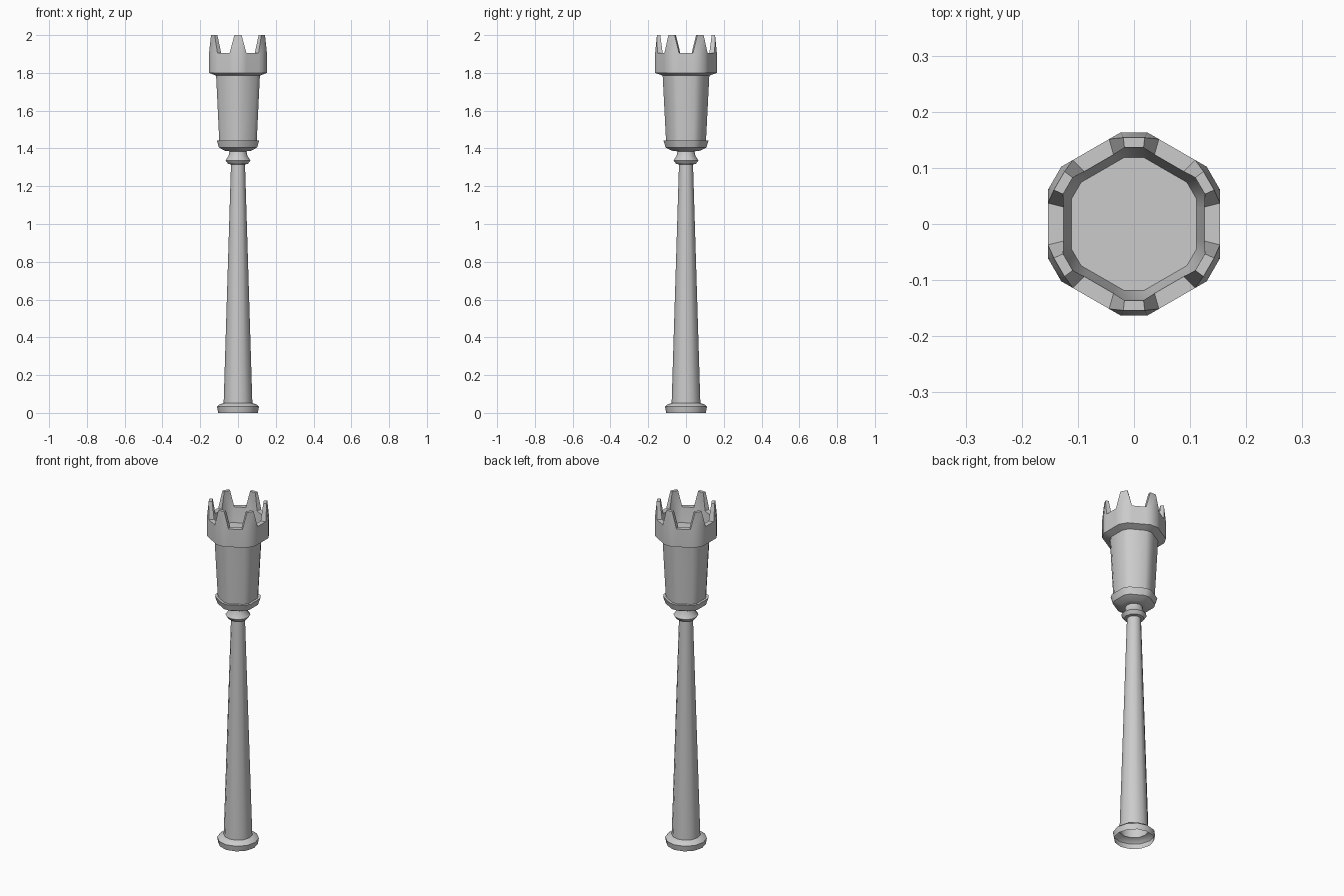
import bpy, bmesh, math
from mathutils import Vector, Matrix

if "Cube" in bpy.data.objects:
    bpy.data.objects.remove(bpy.data.objects["Cube"])

HALF = math.radians(8.2)          # half angle of each chamfered hexagon corner


def finish(bm, name, angle=32):
    bmesh.ops.recalc_face_normals(bm, faces=bm.faces)
    me = bpy.data.meshes.new(name)
    bm.to_mesh(me)
    bm.free()
    ob = bpy.data.objects.new(name, me)
    bpy.context.collection.objects.link(ob)
    bpy.ops.object.select_all(action='DESELECT')
    ob.select_set(True)
    bpy.context.view_layer.objects.active = ob
    bpy.ops.object.shade_smooth_by_angle(angle=math.radians(angle))
    return ob


def round_angles(n):
    return [2 * math.pi * i / n for i in range(n)]


def hex_angles():
    return [math.radians(30 + 60 * k) + s * HALF for k in range(6) for s in (-1, 1)]


def ring(bm, r, z, angles):
    return [bm.verts.new((r * math.cos(a), r * math.sin(a), z)) for a in angles]


def bridge(bm, a, b):
    n = len(a)
    for i in range(n):
        j = (i + 1) % n
        bm.faces.new((a[i], a[j], b[j], b[i]))


def loft(name, profile, angles, cap_start=False, cap_end=False):
    bm = bmesh.new()
    rings = [ring(bm, r, z, angles) for r, z in profile]
    for a, b in zip(rings, rings[1:]):
        bridge(bm, a, b)
    if cap_start:
        bm.faces.new(rings[0])
    if cap_end:
        bm.faces.new(rings[-1])
    return finish(bm, name)


# Round shaft with flared foot, open underneath
loft("shaft", [(0.105, 0), (0.111, 0.033), (0.098, 0.045), (0.076, 0.052),
               (0.037, 1.32)], round_angles(12))

# Turned neck ring
loft("neck", [(0.036, 1.315), (0.052, 1.318), (0.066, 1.337), (0.05, 1.36),
              (0.045, 1.385), (0.062, 1.395)], round_angles(12), True, True)

# Chamfered hexagonal head with its lower collar
loft("head", [(0.05, 1.385), (0.075, 1.388), (0.109, 1.405), (0.121, 1.443),
              (0.107, 1.443), (0.125, 1.79)], hex_angles(), True, False)


# Crown: rim ring with a spike on every corner
def corner_points(bm, k, r, z, run):
    """Four points round corner k: flat, chamfer, chamfer, flat."""
    rot = Matrix.Rotation(math.radians(60 * k), 3, 'Z')
    x, y = r * math.sin(HALF), r * math.cos(HALF)
    dx, dy = run * math.cos(math.pi / 6), run * math.sin(math.pi / 6)
    pts = [(x + dx, y - dy), (x, y), (-x, y), (-x - dx, y - dy)]
    return [bm.verts.new(rot @ Vector((px, py, z))) for px, py in pts]


bm = bmesh.new()
levels = [(0.123, 1.785, 0.015), (0.165, 1.80, 0.024), (0.165, 1.905, 0.024),
          (0.135, 1.905, 0.02), (0.12, 1.82, 0.018)]
rings, corners = [], []
for r, z, run in levels:
    groups = [corner_points(bm, k, r, z, run) for k in range(6)]
    corners.append(groups)
    rings.append([v for g in groups for v in g])
bridge(bm, rings[0], rings[1])
bridge(bm, rings[1], rings[2])
bridge(bm, rings[3], rings[4])
bm.faces.new(rings[4])

for k in range(6):
    outer, inner = corners[2][k], corners[3][k]
    nxt_o, nxt_i = corners[2][(k + 1) % 6], corners[3][(k + 1) % 6]
    # valley between spikes
    bm.faces.new((outer[3], nxt_o[0], nxt_i[0], inner[3]))
    # tapered spike
    rot = Matrix.Rotation(math.radians(60 * k), 3, 'Z')
    to = [bm.verts.new(rot @ Vector((s * 0.019, 0.154, 2.0))) for s in (1, -1)]
    ti = [bm.verts.new(rot @ Vector((s * 0.017, 0.136, 2.0))) for s in (1, -1)]
    for base, top in ((outer, to), (inner, ti)):
        bm.faces.new((base[0], base[1], top[0]))
        bm.faces.new((base[1], base[2], top[1], top[0]))
        bm.faces.new((base[2], base[3], top[1]))
    bm.faces.new((outer[0], to[0], ti[0], inner[0]))
    bm.faces.new((outer[3], inner[3], ti[1], to[1]))
    bm.faces.new((to[0], to[1], ti[1], ti[0]))
finish(bm, "crown", 40)
